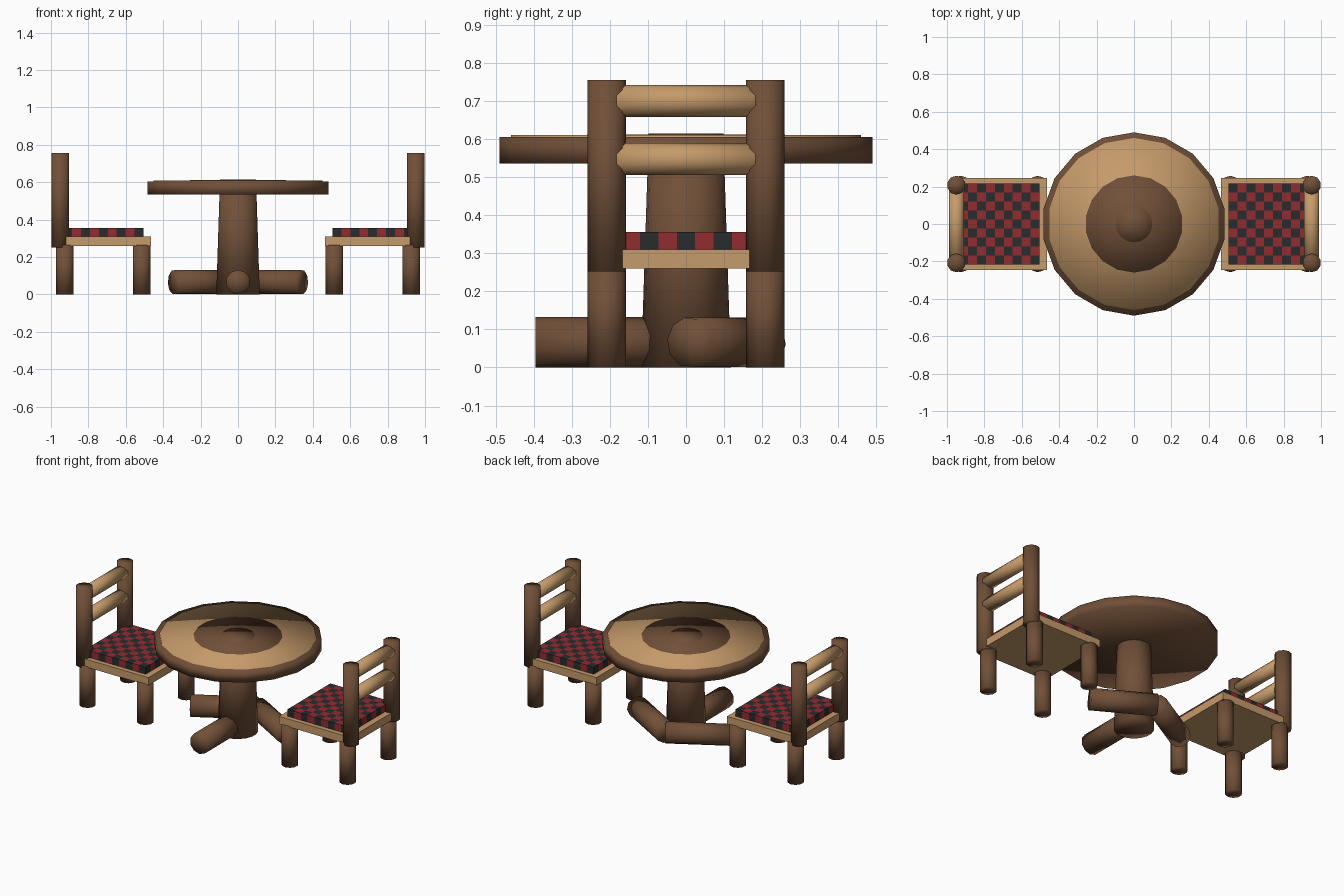
import bpy, bmesh
from math import floor, radians, sin, cos
from mathutils import Vector, Matrix

cube = bpy.data.objects.get("Cube")
if cube:
    bpy.data.objects.remove(cube)


def material(name, rgb):
    mat = bpy.data.materials.new(name)
    mat.use_nodes = True
    mat.diffuse_color = (*rgb, 1)
    mat.node_tree.nodes["Principled BSDF"].inputs["Base Color"].default_value = (*rgb, 1)
    return mat


bark = material("bark brown", (0.165, 0.08, 0.04))
pine = material("pale pine", (0.56, 0.325, 0.145))
dark = material("charcoal cloth", (0.022, 0.024, 0.026))
red = material("red cloth", (0.29, 0.025, 0.03))


def finish(bm, name, mats, smooth=False):
    bmesh.ops.recalc_face_normals(bm, faces=bm.faces)
    mesh = bpy.data.meshes.new(name)
    bm.to_mesh(mesh)
    bm.free()
    for mat in mats:
        mesh.materials.append(mat)
    for poly in mesh.polygons:
        poly.use_smooth = smooth
    obj = bpy.data.objects.new(name, mesh)
    bpy.context.collection.objects.link(obj)
    return obj


def log(name, start, end, radius, mat, sides=10, end_radius=None):
    """Round timber between two points, softly shaded over its ends."""
    a, b = Vector(start), Vector(end)
    turn = Vector((0, 0, 1)).rotation_difference(b - a).to_matrix().to_4x4()
    bm = bmesh.new()
    bmesh.ops.create_cone(bm, cap_ends=True, cap_tris=True, segments=sides,
                          radius1=radius, radius2=end_radius or radius,
                          depth=(b - a).length,
                          matrix=Matrix.Translation((a + b) / 2) @ turn)
    return finish(bm, name, [mat], smooth=True)


def box(name, centre, size, mat):
    bm = bmesh.new()
    bmesh.ops.create_cube(bm, size=1, matrix=Matrix.Translation(centre) @ Matrix.Diagonal((*size, 1)))
    return finish(bm, name, [mat])


def cushion(name, x):
    """Checked pad: nine by nine cells, colours carried down the sides."""
    cells, width, depth, low, high = 9, 0.43, 0.435, 0.305, 0.355
    bm = bmesh.new()
    bmesh.ops.create_grid(bm, x_segments=cells, y_segments=cells, size=0.5)
    raised = bmesh.ops.extrude_face_region(bm, geom=bm.faces[:])["geom"]
    bmesh.ops.translate(bm, vec=(0, 0, high - low),
                        verts=[v for v in raised if isinstance(v, bmesh.types.BMVert)])
    for face in bm.faces:
        c = face.calc_center_median() * 0.98
        i, j = floor((c.x + 0.5) * cells), floor((c.y + 0.5) * cells)
        face.material_index = (i + j) % 2
    bmesh.ops.transform(bm, verts=bm.verts,
                        matrix=Matrix.Translation((x, 0, low)) @ Matrix.Diagonal((width, depth, 1, 1)))
    return finish(bm, name, [dark, red])


# Table: pedestal, thick top and the inlaid discs
log("table_pedestal", (0, 0, 0), (0, 0, 0.614), 0.118, bark, 18, 0.098)
log("table_top", (0, 0, 0.535), (0, 0, 0.605), 0.49, bark, 18)
log("table_pale_inlay", (0, 0, 0.59), (0, 0, 0.61), 0.46, pine, 18)
log("table_dark_inlay", (0, 0, 0.6), (0, 0, 0.612), 0.26, bark, 18)

# Three foot logs, two of them meeting behind the pedestal
foot = 0.066
log("front_foot", (0, 0, foot), (0, -0.395, foot), foot, bark)
reach = 0.395
for side, word in ((1, "left"), (-1, "right")):
    end = (side * reach * cos(radians(30)), 0.205 - reach * sin(radians(30)), foot)
    log(word + "_foot", (0, 0.205, foot), end, foot, bark)

# Two facing chairs
for side, word in ((1, "left"), (-1, "right")):
    name = word + "_chair_"
    box(name + "seat", (side * 0.72, 0, 0.285), (0.51, 0.494, 0.05), pine)
    cushion(name + "cushion", side * 0.72)
    for y, end in ((-0.208, "front"), (0.208, "rear")):
        for x, place in ((0.515, "inner"), (0.926, "outer")):
            log(name + end + "_" + place + "_leg", (side * x, y, 0), (side * x, y, 0.265), 0.05, bark)
        log(name + end + "_post", (side * 0.95, y, 0.252), (side * 0.95, y, 0.755), 0.05, bark)
    for z, level in ((0.547, "lower"), (0.7, "upper")):
        log(name + level + "_rail", (side * 0.95, -0.21, z), (side * 0.95, 0.21, z), 0.042, pine)
